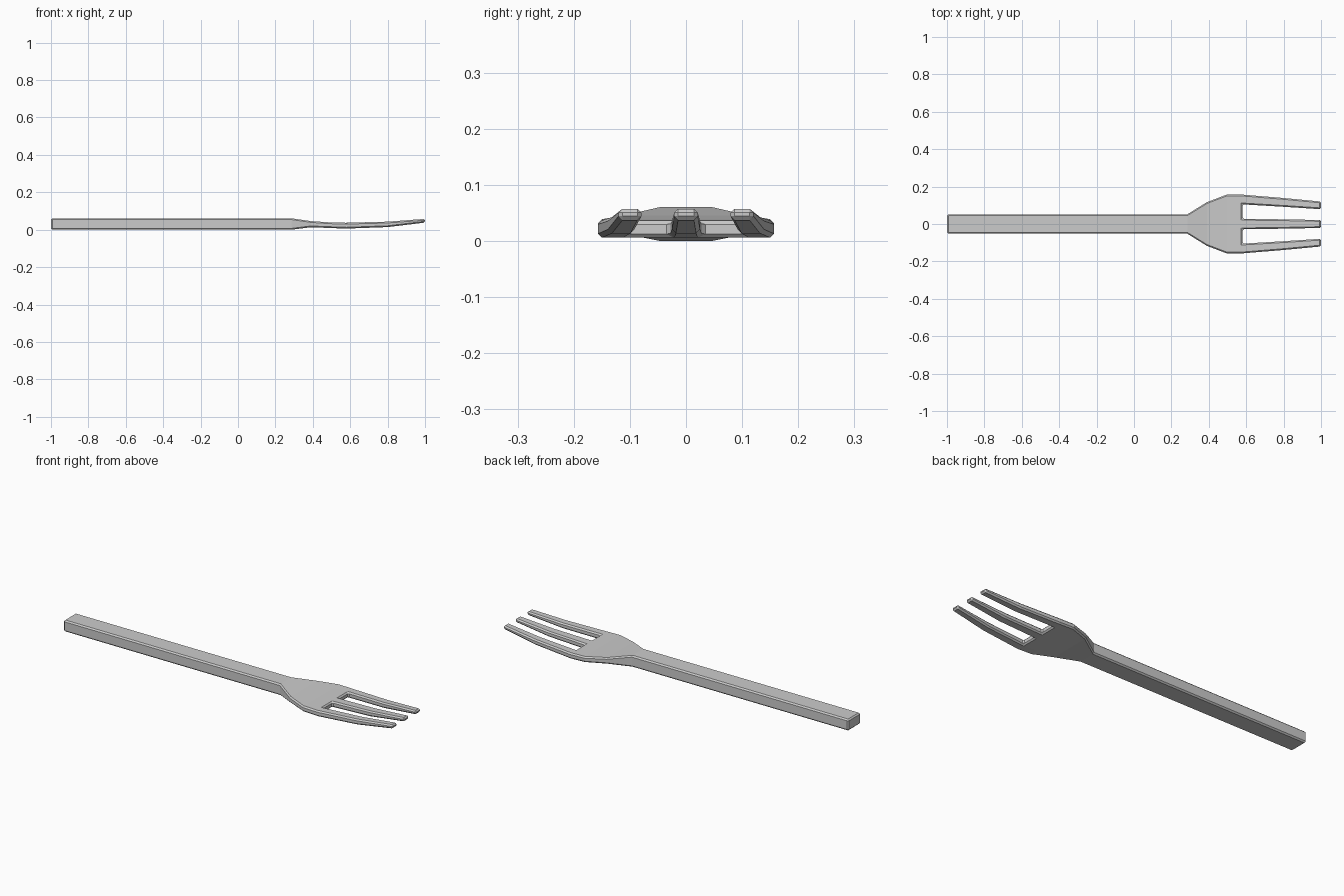
import bpy, bmesh

if "Cube" in bpy.data.objects:
    bpy.data.objects.remove(bpy.data.objects["Cube"])

# Stations along the fork: x, bottom z, top z, outer half width, slot outer y, slot inner y
STATIONS = [
    (-1.00, 0.000, 0.061, 0.052, 0.035, 0.010),
    (0.285, 0.000, 0.061, 0.052, 0.035, 0.010),
    (0.39, 0.013, 0.046, 0.117, 0.078, 0.021),
    (0.495, 0.009, 0.039, 0.157, 0.105, 0.028),
    (0.58, 0.006, 0.037, 0.157, 0.105, 0.028),
    (0.80, 0.014, 0.043, 0.139, 0.092, 0.025),
    (1.00, 0.038, 0.058, 0.120, 0.079, 0.021),
]
SLOT_START = 4

bm = bmesh.new()

# Six columns of points for the top and bottom skins
def skin(z_index):
    return [[bm.verts.new((s[0], y, s[z_index]))
             for y in (-s[3], -s[4], -s[5], s[5], s[4], s[3])] for s in STATIONS]

bottom, top = skin(1), skin(2)

# Top and bottom faces, leaving the two slots between the tines open
for i in range(len(STATIONS) - 1):
    for j in range(5):
        if i >= SLOT_START and j in (1, 3):
            continue
        for g, flip in ((top, False), (bottom, True)):
            f = [g[i][j], g[i + 1][j], g[i + 1][j + 1], g[i][j + 1]]
            bm.faces.new(f[::-1] if flip else f)

# Side walls along every open border
partner = {t: b for tr, br in zip(top, bottom) for t, b in zip(tr, br)}
for e in [e for e in bm.edges if e.is_boundary and e.verts[0] in partner]:
    a, b = e.verts
    bm.faces.new((a, b, partner[b], partner[a]))
bmesh.ops.recalc_face_normals(bm, faces=bm.faces)

mesh = bpy.data.meshes.new("fork")
bm.to_mesh(mesh)
bm.free()
fork = bpy.data.objects.new("fork", mesh)
bpy.context.collection.objects.link(fork)

# Chamfered rims
bev = fork.modifiers.new("chamfer", 'BEVEL')
bev.width = 0.007
bev.segments = 1
bev.limit_method = 'ANGLE'
bev.angle_limit = 0.9
